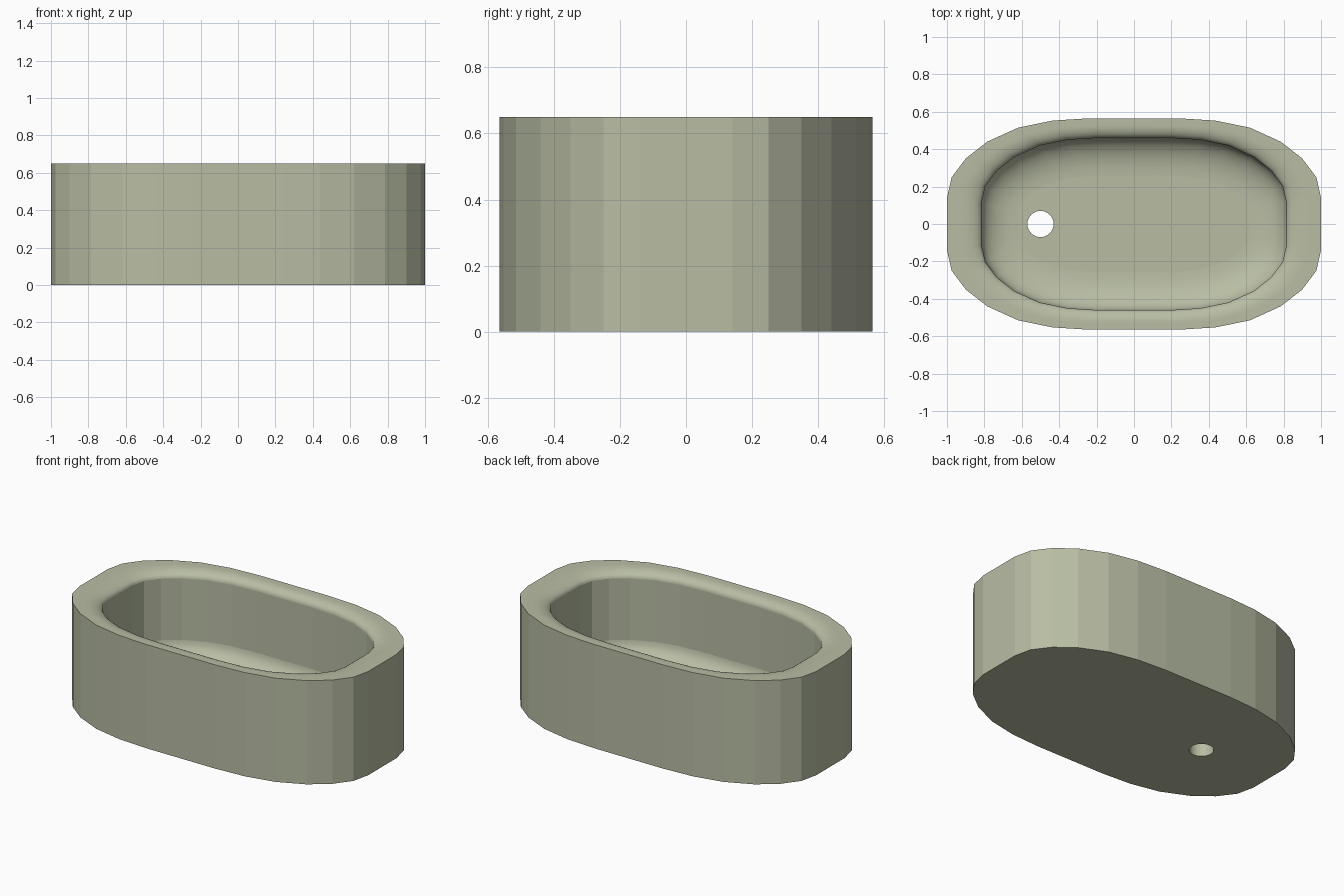
import bpy
import bmesh
import math

cube = bpy.data.objects.get("Cube")
if cube:
    bpy.data.objects.remove(cube, do_unlink=True)

HALF_X, HALF_Y, HEIGHT, FLOOR = 1.0, 0.565, 0.65, 0.10

# One colour for the whole tub
glaze = bpy.data.materials.new("pale_sage")
glaze.use_nodes = True
colour = (0.48, 0.51, 0.37, 1)
glaze.diffuse_color = colour
glaze.node_tree.nodes["Principled BSDF"].inputs["Base Color"].default_value = colour

# Rounded plan outline: one quarter, mirrored to all four
quarter = [(1.0, 0.14), (0.975, 0.25), (0.9, 0.35), (0.785, 0.44),
           (0.62, 0.515), (0.435, 0.553), (0.24, 0.565)]
half = quarter + [(-x, y) for x, y in reversed(quarter)]
outline = half + [(-x, -y) for x, y in half]

# Section from outer foot to floor: (x inset, y inset, height, smooth band)
LIP_X, LIP_Y = 0.185, 0.105
section = [(0, 0, 0, False), (0, 0, HEIGHT, False)]
STEPS = 8
for i in range(STEPS + 1):            # rolled lip
    a = math.pi / 2 * i / STEPS
    roll = 0.35 + 0.65 * math.sin(a)
    section.append((LIP_X * roll, LIP_Y * roll,
                    HEIGHT - 0.045 * (1 - math.cos(a)), True))
for i in range(STEPS + 1):            # coved bottom
    a = math.pi / 2 * i / STEPS
    inset = 0.2 * (1 - math.cos(a))
    section.append((LIP_X + inset, LIP_Y + inset,
                    FLOOR + 0.12 * (1 - math.sin(a)), i > 0))

# Basin: rings skinned together, closed by the underside and the floor
bm = bmesh.new()
rings = []
for dx, dy, z, _ in section:
    sx, sy = 1 - dx / HALF_X, 1 - dy / HALF_Y
    rings.append([bm.verts.new((x * sx, y * sy, z)) for x, y in outline])
count = len(outline)
for k in range(1, len(rings)):
    low, high = rings[k - 1], rings[k]
    for i in range(count):
        j = (i + 1) % count
        face = bm.faces.new((low[i], low[j], high[j], high[i]))
        face.smooth = section[k][3]
bm.faces.new(list(reversed(rings[0])))
bm.faces.new(rings[-1])
bm.normal_update()
# Keep creases between smooth bands and flat panels
for edge in bm.edges:
    a, b = edge.link_faces
    edge.smooth = a.smooth and b.smooth
mesh = bpy.data.meshes.new("basin")
bm.to_mesh(mesh)
bm.free()
mesh.materials.append(glaze)
basin = bpy.data.objects.new("basin", mesh)
bpy.context.collection.objects.link(basin)

# Drain hole through the floor
bpy.ops.mesh.primitive_cylinder_add(vertices=32, radius=0.07, depth=0.4,
                                    location=(-0.5, 0, 0.05))
cutter = bpy.context.object
cutter.name = "drain_cutter"
cutter.hide_render = True
cutter.data.materials.append(glaze)
drain = basin.modifiers.new("drain_hole", "BOOLEAN")
drain.operation = "DIFFERENCE"
drain.solver = "EXACT"
drain.object = cutter
bpy.ops.object.select_all(action="DESELECT")
basin.select_set(True)
bpy.context.view_layer.objects.active = basin
bpy.ops.object.modifier_apply(modifier=drain.name)
bpy.data.objects.remove(cutter, do_unlink=True)
